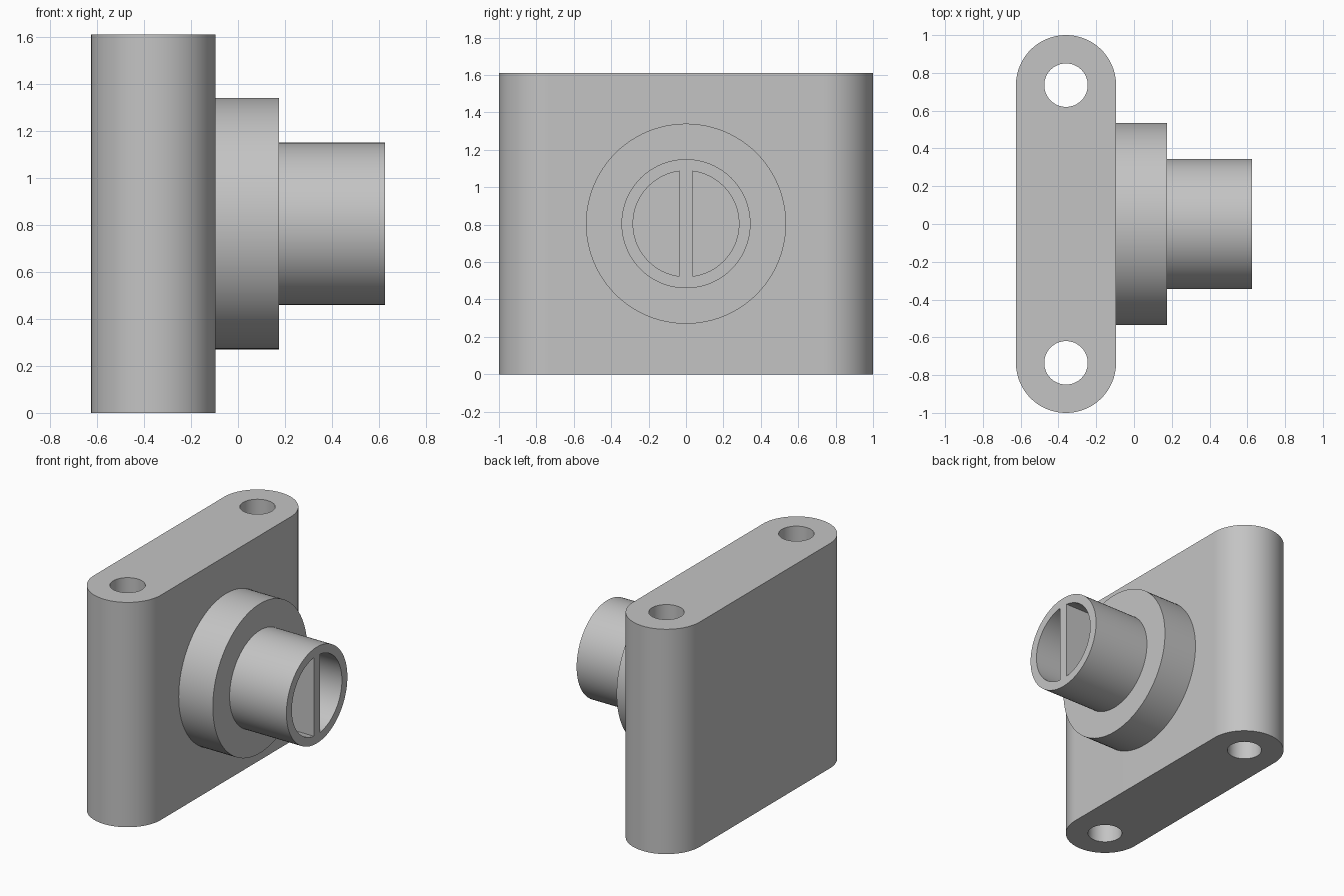
import bpy
import bmesh
from math import pi, cos, sin, asin
from mathutils import Matrix

cube = bpy.data.objects.get("Cube")
if cube:
    bpy.data.objects.remove(cube, do_unlink=True)

grey = bpy.data.materials.new("plain grey")
grey.use_nodes = True
colour = (0.55, 0.55, 0.55, 1)
grey.diffuse_color = colour
grey.node_tree.nodes["Principled BSDF"].inputs["Base Color"].default_value = colour


def arc(cx, cy, r, start, end, steps=64):
    """Points along an arc, both ends included."""
    return [(cx + r * cos(start + (end - start) * i / steps),
             cy + r * sin(start + (end - start) * i / steps))
            for i in range(steps + 1)]


def circle(cx, cy, r):
    return arc(cx, cy, r, 0, 2 * pi, 96)[:-1]


def extrude_profile(name, loops, low, high, frame):
    """Extrude an outline with holes from low to high along the frame's z."""
    curve = bpy.data.curves.new(name, 'CURVE')
    curve.dimensions = '2D'
    curve.fill_mode = 'BOTH'
    curve.extrude = (high - low) / 2
    for loop in loops:
        spline = curve.splines.new('POLY')
        spline.points.add(len(loop) - 1)
        for point, (x, y) in zip(spline.points, loop):
            point.co = (x, y, 0, 1)
        spline.use_cyclic_u = True
    obj = bpy.data.objects.new(name, curve)
    bpy.context.collection.objects.link(obj)
    bpy.ops.object.select_all(action='DESELECT')
    obj.select_set(True)
    bpy.context.view_layer.objects.active = obj
    bpy.ops.object.convert(target='MESH')
    obj = bpy.context.view_layer.objects.active
    # Place the mesh, weld the caps to the walls and face everything outward
    mesh = obj.data
    mesh.transform(frame @ Matrix.Translation((0, 0, (low + high) / 2)))
    bm = bmesh.new()
    bm.from_mesh(mesh)
    bmesh.ops.remove_doubles(bm, verts=bm.verts, dist=0.0001)
    bmesh.ops.recalc_face_normals(bm, faces=bm.faces)
    bm.to_mesh(mesh)
    bm.free()
    mesh.materials.clear()
    mesh.materials.append(grey)
    bpy.ops.object.shade_smooth_by_angle(angle=pi / 6)
    return obj


# Main dimensions
height = 1.61
plate_x, plate_r, pin_y, pin_r = -0.36, 0.265, 0.735, 0.115
plate_face, collar_end, shaft_end = plate_x + plate_r, 0.175, 0.625
collar_r, shaft_r, bore_r, rib_half = 0.535, 0.345, 0.283, 0.035

upright = Matrix.Identity(4)
# Profile x, y and depth become world y, z and x
sideways = Matrix(((0, 0, 1, 0), (1, 0, 0, 0), (0, 1, 0, height / 2), (0, 0, 0, 1)))

# Round-ended plate with two vertical through holes
outline = (arc(plate_x, pin_y, plate_r, 0, pi)
           + arc(plate_x, -pin_y, plate_r, pi, 2 * pi))
pins = [circle(plate_x, side * pin_y, pin_r) for side in (-1, 1)]
extrude_profile("mounting_plate", [outline] + pins, 0, height, upright)

# Wide collar around the shaft
extrude_profile("collar", [circle(0, 0, collar_r), circle(0, 0, shaft_r)],
                plate_face, collar_end, sideways)

# Hollow shaft, its bore split by a central upright rib
edge = asin(rib_half / bore_r)
half_bores = [arc(0, 0, bore_r, turn - pi / 2 + edge, turn + pi / 2 - edge)
              for turn in (0, pi)]
extrude_profile("ribbed_shaft", [circle(0, 0, shaft_r)] + half_bores,
                plate_face, shaft_end, sideways)
